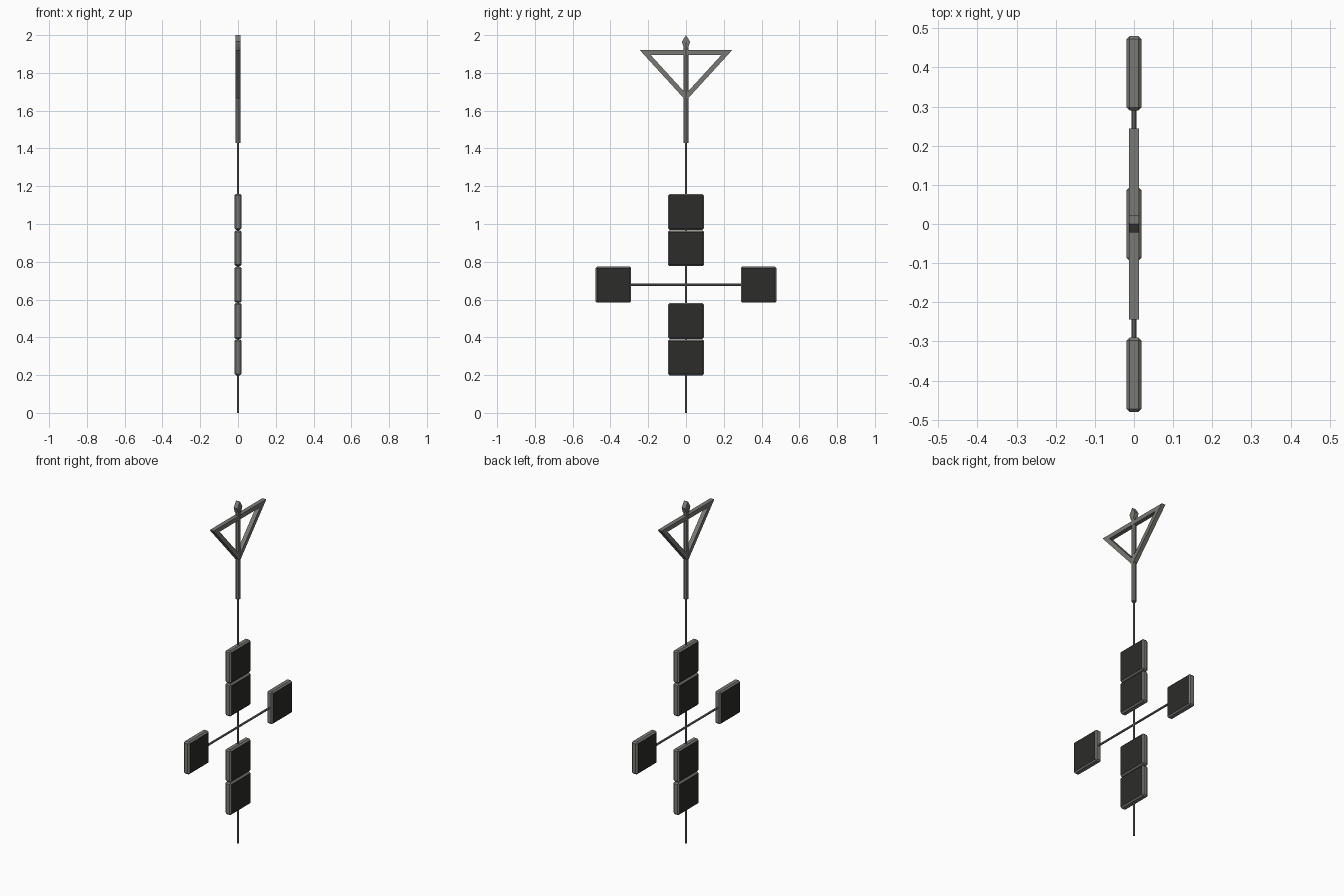
import bpy, bmesh, math
from mathutils import Vector

if "Cube" in bpy.data.objects:
    bpy.data.objects.remove(bpy.data.objects["Cube"])

def material(name, color):
    m = bpy.data.materials.new(name)
    m.diffuse_color = color
    m.use_nodes = True
    m.node_tree.nodes["Principled BSDF"].inputs["Base Color"].default_value = m.diffuse_color
    return m

METAL = material("dull_metal", (0.19, 0.19, 0.175, 1))
DARK = material("dark_face", (0.025, 0.025, 0.023, 1))

def finish(name, bm):
    bmesh.ops.recalc_face_normals(bm, faces=bm.faces)
    me = bpy.data.meshes.new(name)
    bm.to_mesh(me)
    bm.free()
    me.materials.append(METAL)
    ob = bpy.data.objects.new(name, me)
    bpy.context.collection.objects.link(ob)
    return ob

def rod(name, a, b, r, sides=8):
    a, b = Vector(a), Vector(b)
    bpy.ops.mesh.primitive_cylinder_add(vertices=sides, radius=r, depth=(b - a).length,
                                        location=(a + b) / 2)
    ob = bpy.context.object
    ob.name = name
    ob.rotation_euler = (b - a).to_track_quat('Z', 'Y').to_euler()
    ob.data.materials.append(METAL)

def slab(name, loops, half):
    """Extrude a yz outline along x; an optional second loop is a matching hole."""
    bm = bmesh.new()
    rings = [[bm.verts.new((-half, y, z)) for y, z in lp] for lp in loops]
    if len(rings) == 1:
        faces = [bm.faces.new(rings[0])]
    else:
        o, i = rings
        n = len(o)
        faces = [bm.faces.new((o[k], o[(k + 1) % n], i[(k + 1) % n], i[k])) for k in range(n)]
    ext = bmesh.ops.extrude_face_region(bm, geom=faces, use_keep_orig=True)
    verts = [g for g in ext['geom'] if isinstance(g, bmesh.types.BMVert)]
    bmesh.ops.translate(bm, verts=verts, vec=(2 * half, 0, 0))
    return finish(name, bm)

def panel(name, y, z):
    bm = bmesh.new()
    bmesh.ops.create_cube(bm, size=1)
    bmesh.ops.scale(bm, vec=(0.038, 0.19, 0.19), verts=bm.verts)
    bmesh.ops.bevel(bm, geom=bm.edges[:], offset=0.008, segments=1, affect='EDGES')
    bmesh.ops.translate(bm, vec=(0, y, z), verts=bm.verts)
    ob = finish(name, bm)
    ob.data.materials.append(DARK)
    for f in ob.data.polygons:
        if abs(f.normal.x) > 0.9:
            f.material_index = 1

# thin mast and crossbar
MID, STEP = 0.679, 0.1925
rod("mast", (0, 0, 0), (0, 0, 1.45), 0.006)
rod("crossbar", (0, -0.32, MID), (0, 0.32, MID), 0.006)

# square panels: four on the mast, two on the crossbar
for k in (-2, -1, 1, 2):
    panel(f"mast_panel_{k + 2}", 0, MID + k * STEP)
for s, side in ((-1, "left"), (1, "right")):
    panel(f"side_panel_{side}", s * 2 * STEP, MID)

# thicker upper shaft
rod("upper_shaft", (0, 0, 1.43), (0, 0, 1.96), 0.0138)

# triangular frame with mitred corners
top, apex, hw, w = 1.92, 1.653, 0.244, 0.025
ang = math.atan2(top - apex, hw)
iy = hw - w / math.tan(ang / 2)
outer = [(-hw, top), (hw, top), (0, apex)]
inner = [(-iy, top - w), (iy, top - w), (0, apex + w / math.cos(ang))]
slab("triangle_frame", [outer, inner], 0.0125)

# pointed tip
slab("tip", [[(0, 2.0), (0.022, 1.965), (0.012, 1.935), (-0.012, 1.935), (-0.022, 1.965)]], 0.0125)
